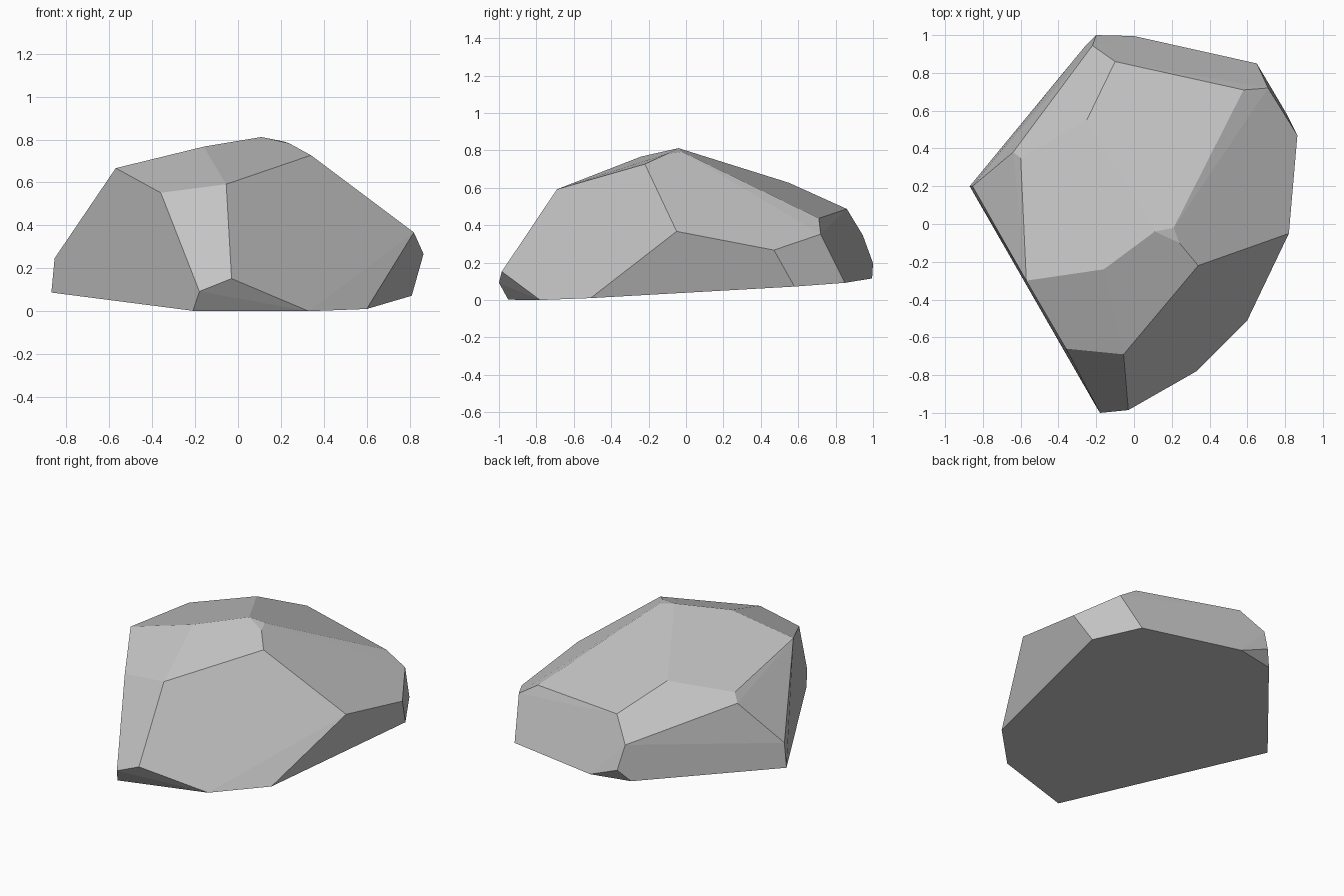
import bpy, bmesh, math

cube = bpy.data.objects.get("Cube")
if cube:
    bpy.data.objects.remove(cube, do_unlink=True)

# Stone colour
stone = bpy.data.materials.new("stone_grey")
stone.use_nodes = True
grey = (0.55, 0.55, 0.55, 1)
stone.diffuse_color = grey
bsdf = stone.node_tree.nodes["Principled BSDF"]
bsdf.inputs["Base Color"].default_value = grey
bsdf.inputs["Roughness"].default_value = 0.9

# Tilted underside, given as plan positions on one plane
base = [(-.21, -.95), (.33, -.78), (.6, -.51), (.81, .58),
        (.65, .85), (0, .995), (-.26, .94), (-.87, .2)]
corners = [(x, y, .058 - .0227 * x + .0609 * y) for x, y in base]

# Front nose and shoulders
corners += [(-.18, -1, .095), (-.03, -.985, .155), (-.36, -.66, .555),
            (-.055, -.69, .595), (-.57, -.3, .67), (-.855, .2, .25)]
# Crown
corners += [(-.16, -.24, .77), (.11, -.04, .815), (.21, -.02, .795),
            (.24, -.1, .785), (.34, -.22, .73), (-.25, .55, .63)]
# Flanks and back
corners += [(.82, -.05, .37), (.865, .47, .27), (.71, .72, .355), (.58, .71, .44),
            (-.1, .86, .49), (-.22, .945, .35), (-.2, 1, .2),
            (-.6, .35, .571), (-.64, .38, .521)]

# Chiselled rock: convex skin with nearly flat triangles merged into facets
bm = bmesh.new()
for co in corners:
    bm.verts.new(co)
hull = bmesh.ops.convex_hull(bm, input=bm.verts)
loose = [v for v in bm.verts if not v.link_faces]
bmesh.ops.delete(bm, geom=loose, context='VERTS')
bmesh.ops.dissolve_limit(bm, angle_limit=math.radians(3),
                         verts=bm.verts, edges=bm.edges)
bmesh.ops.recalc_face_normals(bm, faces=bm.faces)
low = min(v.co.z for v in bm.verts)
bmesh.ops.translate(bm, verts=bm.verts, vec=(0, 0, -low))

mesh = bpy.data.meshes.new("rock")
bm.to_mesh(mesh)
bm.free()
mesh.materials.append(stone)
rock = bpy.data.objects.new("rock", mesh)
bpy.context.collection.objects.link(rock)
